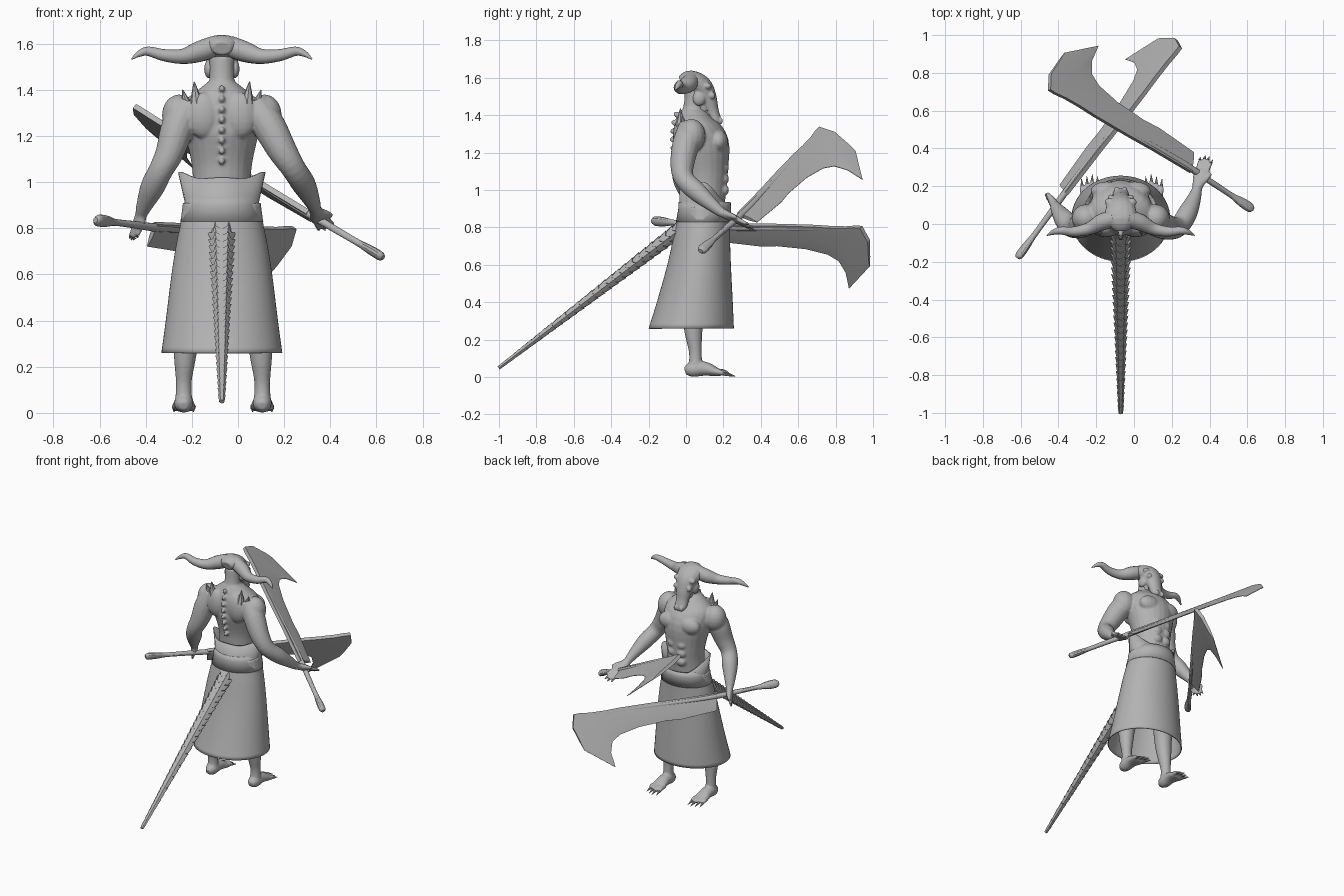
import bpy, bmesh, math
from mathutils import Vector, Matrix

if bpy.data.objects.get("Cube"):
    bpy.data.objects.remove(bpy.data.objects["Cube"])

GREY = bpy.data.materials.new("clay grey")
GREY.use_nodes = True
GREY.diffuse_color = (0.45, 0.45, 0.45, 1)
GREY.node_tree.nodes["Principled BSDF"].inputs["Base Color"].default_value = (0.45, 0.45, 0.45, 1)
CX = -0.07  # body centre line
X, Y, Z = Vector((1, 0, 0)), Vector((0, 1, 0)), Vector((0, 0, 1))


def finish(name, bm, smooth=True, angle=40):
    bmesh.ops.recalc_face_normals(bm, faces=bm.faces)
    me = bpy.data.meshes.new(name)
    bm.to_mesh(me)
    bm.free()
    me.materials.append(GREY)
    ob = bpy.data.objects.new(name, me)
    bpy.context.collection.objects.link(ob)
    if smooth:
        bpy.ops.object.select_all(action="DESELECT")
        bpy.context.view_layer.objects.active = ob
        ob.select_set(True)
        bpy.ops.object.shade_smooth_by_angle(angle=math.radians(angle))
    return ob


def loft(bm, rings, caps=True):
    vs = [[bm.verts.new(p) for p in r] for r in rings]
    n = len(vs[0])
    for a, b in zip(vs, vs[1:]):
        for i in range(n):
            bm.faces.new((a[i], a[(i + 1) % n], b[(i + 1) % n], b[i]))
    if caps:
        bm.faces.new(vs[0])
        bm.faces.new(vs[-1])


def catmull(pts, steps):
    out, m = [], len(pts) - 1
    for i in range(m):
        a, b, c, d = (pts[max(0, min(m, i + k))] for k in (-1, 0, 1, 2))
        for s in range(steps):
            t = s / steps
            out.append([(2 * q + (r - p) * t + (2 * p - 5 * q + 4 * r - w) * t * t
                         + (3 * q - p - 3 * r + w) * t ** 3) / 2 for p, q, r, w in zip(a, b, c, d)])
    return out + [list(pts[-1])]


def tube(bm, pts, ref=X, n=16, steps=4):
    """Smooth tube; each point is x, y, z, radius along ref, other radius."""
    pts = catmull([tuple(p) if len(p) == 5 else tuple(p) + (p[3],) for p in pts], steps)
    rings = []
    for i, p in enumerate(pts):
        t = (Vector(pts[min(i + 1, len(pts) - 1)][:3]) - Vector(pts[max(i - 1, 0)][:3])).normalized()
        u = (ref - t * ref.dot(t)).normalized()
        v = t.cross(u)
        rings.append([Vector(p[:3]) + u * p[3] * math.cos(k * math.tau / n)
                      + v * p[4] * math.sin(k * math.tau / n) for k in range(n)])
    loft(bm, rings)


def ball(bm, loc, size, tilt=0):
    m = Matrix.Translation(loc) @ Matrix.Rotation(tilt, 4, "X") @ Matrix.Diagonal((*size, 1))
    bmesh.ops.create_uvsphere(bm, u_segments=16, v_segments=10, radius=1, matrix=m)


def spike(bm, a, b, r):
    tube(bm, [(*a, r), (*b, r * 0.08)], X if abs((Vector(b) - Vector(a)).normalized().x) < .8 else Z, 8, 2)


# Body: torso, neck, arms, hands, legs and feet fused into one skin
body, claws = bmesh.new(), bmesh.new()
tube(body, [(CX, .10, .85, .13, .10), (CX, .10, 1.0, .125, .115), (CX, .10, 1.1, .135, .125),
            (CX, .085, 1.24, .165, .145), (CX, .05, 1.34, .165, .115), (CX, .04, 1.41, .09, .075),
            (CX, .04, 1.44, .05, .05)], n=24)
tube(body, [(CX, .03, 1.36, .075), (CX, .04, 1.44, .055), (CX, .05, 1.54, .055)])
for s in (-1, 1):
    ball(body, (CX + s * .075, .175, 1.26), (.085, .05, .06))
    ball(body, (CX + s * .08, -.025, 1.29), (.075, .045, .1))
    ball(body, (CX + s * .185, .03, 1.29), (.075, .075, .09))
    for k in range(3):
        ball(body, (CX + s * .035, .205, 1.0 + k * .06), (.035, .025, .03))
    spike(claws, (CX + s * .11, -.03, 1.34), (CX + s * .12, -.03, 1.435), .03)
    spike(claws, (CX + s * .15, -.01, 1.33), (CX + s * .17, -.02, 1.40), .025)
for k in range(8):
    z = 1.09 + k * .045
    ball(body, (CX, -.03 - .04 * math.sin((z - 1.06) * 7.5), z), (.014, .018, .016))


def hand(wrist, palm, tip, spread):
    w, p, t, sp = map(Vector, (wrist, palm, tip, spread))
    ref = sp.normalized()
    tube(body, [(*w, .027, .024), (*p, .04, .022), (*p.lerp(t, .3), .038, .018)], ref)
    for k in (-1.5, -.5, .5, 1.5):
        a, b = p + sp * k * .6, t + sp * k - (t - p) * abs(k) * .12
        tube(body, [(*a, .014), (*a.lerp(b, .5), .013), (*b, .009)], ref, 8, 3)
        spike(claws, b, b + (b - a) * .2, .008)
    thumb = p + sp * 2.4 + (t - p) * .3
    tube(body, [(*w, .016), (*(p + sp * 1.7), .015), (*thumb, .009)], ref, 8, 3)


tube(body, [(-.21, .02, 1.34, .06), (-.26, .005, 1.24, .072), (-.295, -.015, 1.13, .062), (-.335, -.015, 1.05, .053),
            (-.37, .025, .98, .053), (-.405, .075, .90, .036), (-.42, .1, .86, .026)])
tube(body, [(.07, .02, 1.34, .06), (.13, 0, 1.25, .072), (.19, -.02, 1.14, .064), (.24, -.01, 1.06, .054),
            (.285, .06, .99, .052), (.32, .14, .92, .036), (.335, .19, .88, .026)])
hand((-.42, .10, .86), (-.43, .115, .82), (-.455, .13, .755), (-.010, .018, 0))
hand((.335, .19, .88), (.35, .25, .85), (.385, .35, .80), (.02, -.005, .008))

for x, s in ((-.235, -1), (.105, 1)):
    hip = CX + s * .08
    tube(body, [(hip, .09, .9, .09), (CX + s * .12, .08, .6, .085), (x - s * .015, .04, .36, .06),
                (x - s * .005, .04, .24, .048), (x, .05, .13, .034), (x, .05, .05, .038)])
    tube(body, [(x, -.005, .03, .02), (x, .03, .04, .04), (x, .10, .045, .042, .038),
                (x, .17, .025, .052, .022), (x, .19, .02, .045, .014)])
    for k in (-1.5, -.5, .5, 1.5):
        tx, ty = x + k * .026, .225 - abs(k + s * .5) * .012
        tube(body, [(x + k * .018, .15, .03, .016), (tx, ty - .02, .027, .015), (tx, ty, .016, .011)], n=8)
        spike(claws, (tx, ty - .005, .018), (tx + k * .003, ty + .04, .004), .010)

skin = finish("body", body, False)
rm = skin.modifiers.new("fuse", "REMESH")
rm.mode, rm.voxel_size, rm.use_smooth_shade = "VOXEL", .007, True
sm = skin.modifiers.new("soften", "SMOOTH")
sm.factor, sm.iterations = .5, 4
finish("claws_and_shoulder_spikes", claws)

# Head: long bull-like skull with open jaw, brows, nostrils
head = bmesh.new()
tube(head, [(CX, -.03, 1.58, .04, .03), (CX, .02, 1.59, .085, .05), (CX, .08, 1.555, .08, .058),
            (CX, .115, 1.49, .06, .05), (CX, .14, 1.42, .045, .036), (CX, .16, 1.37, .042, .03),
            (CX, .168, 1.345, .025, .018)])
tube(head, [(CX, .04, 1.53, .05, .03), (CX, .075, 1.46, .045, .022), (CX, .11, 1.38, .032, .016),
            (CX, .14, 1.33, .02, .012)])
ball(head, (CX, .03, 1.61), (.07, .045, .027))
for s in (-1, 1):
    ball(head, (CX + s * .06, .115, 1.555), (.024, .022, .018))
    ball(head, (CX + s * .053, .14, 1.505), (.016, .016, .018))
    ball(head, (CX + s * .022, .185, 1.37), (.013, .012, .018))
    ball(head, (CX + s * .055, .07, 1.49), (.022, .035, .04))
hd = finish("head", head, False)
rm = hd.modifiers.new("fuse", "REMESH")
rm.mode, rm.voxel_size, rm.use_smooth_shade = "VOXEL", .006, True
teeth = bmesh.new()
for s in (-1, 1):
    for k in range(4):
        y, z = .118 + k * .012, 1.43 - k * .023
        spike(teeth, (CX + s * (.038 - k * .003), y, z), (CX + s * .03, y - .025, z - .012), .006)
finish("teeth", teeth)

# Horns: sweep out and back, then rise and hook down
horns = bmesh.new()
for s in (-1, 1):
    path = ((.03, .03, 1.59, .045), (.10, .01, 1.565, .045), (.17, -.025, 1.545, .033), (.25, -.04, 1.55, .026),
            (.32, -.035, 1.567, .02), (.36, -.045, 1.555, .013), (.39, -.06, 1.533, .003))
    tube(horns, [(CX + s * p[0], *p[1:]) for p in path], Z, 16, 5)
finish("horns", horns, angle=70)


# Skirt: open flared cloth with raised, flared side points at the waist
def ring(cy, rx, ry, z, n=64, rim=False):
    out = []
    for i in range(n):
        a = i * math.tau / n
        c, s = math.cos(a), math.sin(a)
        f = 1 + (.22 * abs(c) ** 8 if rim else 0)
        out.append((CX + rx * c * f, cy + ry * s, z + (.07 * abs(c) ** 5 - .05 * s if rim else 0)))
    return out


def cloth(name, rings, thick):
    bm = bmesh.new()
    loft(bm, rings, False)
    ob = finish(name, bm, angle=60)
    so = ob.modifiers.new("thickness", "SOLIDIFY")
    so.thickness = thick
    return ob


profile = catmull([(.028, .262, .228, .26), (.047, .243, .203, .4), (.07, .218, .17, .6), (.085, .192, .15, .76),
                   (.1, .158, .135, .9)], 4)
cloth("skirt", [ring(*p) for p in profile] + [ring(.10, .155, .135, .97, rim=True)], .006)
cloth("waist_sash", [ring(.093, .180, .147, .83), ring(.1, .162, .141, .90), ring(.1, .158, .139, .935)], .008)

# Tail: overlapping star-rimmed scale rings shrinking to the tip
tail = bmesh.new()
base, tip, count = Vector((CX, -.02, .80)), Vector((CX, -1, .05)), 27
axis = (tip - base).normalized()
up = X.cross(axis)
for k in range(count):
    f = k / count
    r, c = .064 * (1 - f) + .015 * f, base.lerp(tip, f)
    length = (tip - base).length / count

    def star(off, size, jag):
        pts = []
        for i in range(12):
            a, j = i * math.tau / 12, jag * (i % 2)
            d = X * math.cos(a) + up * math.sin(a) * .8
            pts.append(c + axis * (off + j * r * 1.2) + d * r * size * (1 - j))
        return pts
    loft(tail, [star(0, .6, 0), star(-r * .2, 1, .25), star(length * 1.05, .68, 0)])
finish("tail", tail, False)

# Cleavers: pole with pommel and a long blade hooking into a wide head
weapon = bmesh.new()
tube(weapon, [(0, .015, 0, .012), (.02, .015, 0, .027, .02), (.08, .015, 0, .026, .019), (.15, .016, 0, .015),
              (.3, .018, 0, .016), (.5, .02, 0, .018), (.9, .0, 0, .013), (1.3, -.02, 0, .012)], Y, 12)
spine = [(.43, 0), (.70, -.01), (.86, -.02), (1.1, -.03), (1.2, -.03), (1.3, -.035), (1.37, -.045), (1.41, -.045),
         (1.435, .04)]
edge = [(.45, .115), (.70, .125), (.80, .115), (.99, .12), (1.13, .145), (1.19, .18), (1.215, .25), (1.205, .35),
        (1.39, .2)]
sections = []
for a, b in zip(spine, edge):
    a, b = Vector((*a, 0)), Vector((*b, 0))
    mid = a.lerp(b, .65)
    sections.append([a + Z * .012, mid + Z * .009, b + Z * .0015, b - Z * .0015, mid - Z * .009, a - Z * .012])
loft(weapon, sections)
first = finish("right_cleaver", weapon, angle=30)
second = first.copy()
second.name = "left_cleaver"
bpy.context.collection.objects.link(second)
for ob, origin, along, across in ((first, (.625, .065, .68), (-.753, .484, .446), (.27, .844, -.464)),
                                  (second, (-.611, -.184, .848), (.594, .802, -.06), (-.433, .253, -.866))):
    d = Vector(along).normalized()
    w = Vector(across)
    w = (w - d * w.dot(d)).normalized()
    ob.matrix_world = Matrix.Translation(origin) @ Matrix((d, w, d.cross(w))).transposed().to_4x4()
